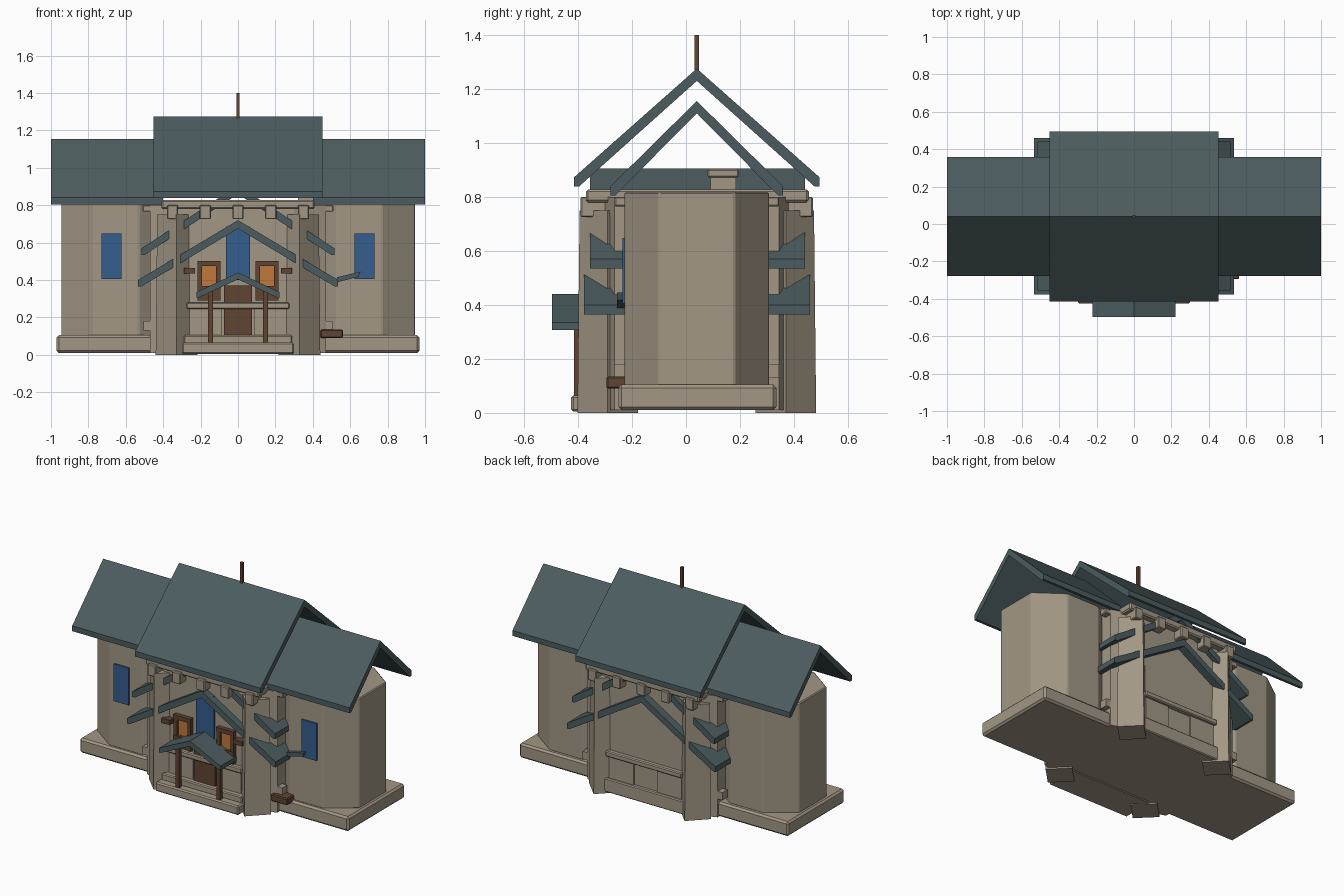
import bpy, bmesh, math
from mathutils import Vector

cube = bpy.data.objects.get("Cube")
if cube:
    bpy.data.objects.remove(cube, do_unlink=True)

CY = 0.04  # depth of the ridge line


def material(name, rgb):
    m = bpy.data.materials.new(name)
    m.use_nodes = True
    m.diffuse_color = (*rgb, 1)
    m.node_tree.nodes["Principled BSDF"].inputs["Base Color"].default_value = (*rgb, 1)
    return m


STONE = material("warm stone", (0.36, 0.31, 0.235))
SLATE = material("teal slate", (0.072, 0.107, 0.115))
WOOD = material("brown timber", (0.115, 0.058, 0.034))
BLUE = material("blue glass", (0.035, 0.11, 0.27))
AMBER = material("amber glass", (0.53, 0.19, 0.045))


def finish(name, bm, mat, bevel=0):
    bmesh.ops.recalc_face_normals(bm, faces=bm.faces)
    mesh = bpy.data.meshes.new(name)
    bm.to_mesh(mesh)
    bm.free()
    mesh.materials.append(mat)
    ob = bpy.data.objects.new(name, mesh)
    bpy.context.collection.objects.link(ob)
    if bevel:
        mod = ob.modifiers.new("Bevel", "BEVEL")
        mod.width = bevel
        mod.segments = 1
    return ob


def extrude(name, points, offset, mat, bevel=0):
    """Solid made by sweeping a flat polygon along an offset."""
    bm = bmesh.new()
    face = bm.faces.new([bm.verts.new(p) for p in points])
    result = bmesh.ops.extrude_face_region(bm, geom=[face])
    moved = [v for v in result["geom"] if isinstance(v, bmesh.types.BMVert)]
    bmesh.ops.translate(bm, vec=offset, verts=moved)
    return finish(name, bm, mat, bevel)


def box(name, x, y, z, mat, bevel=0):
    pts = [(x[0], y[0], z[0]), (x[1], y[0], z[0]), (x[1], y[1], z[0]), (x[0], y[1], z[0])]
    return extrude(name, pts, (0, 0, z[1] - z[0]), mat, bevel)


def gable(name, along, span, half, apex, eave, centre, thick=0.035):
    """Folded roof slab; 'along' is the ridge axis, eave is the low top edge."""
    d = thick * 0.5
    prof = [(-half, eave), (0, apex), (half, eave), (half, eave - thick),
            (half - d, eave - thick), (0, apex - thick * 1.3), (d - half, eave - thick),
            (-half, eave - thick)]
    if along == "x":
        pts, off = [(span[0], centre + h, z) for h, z in prof], (span[1] - span[0], 0, 0)
    else:
        pts, off = [(centre + h, span[0], z) for h, z in prof], (0, span[1] - span[0], 0)
    return extrude(name, pts, off, SLATE)


# Plinths and central body
box("foundation", (-0.97, 0.97), (-0.25, 0.335), (0.01, 0.105), STONE, 0.012)
half_plan = [(0.30, 0.37), (0.47, 0.305)]
plan = [(x, -y) for x, y in half_plan] + [(x, y) for x, y in reversed(half_plan)]
plan += [(-x, -y) for x, y in reversed(plan)][::-1]
plan.sort(key=lambda p: math.atan2(p[1], p[0]))
extrude("hall_walls", [(x, y + CY, 0.01) for x, y in plan], (0, 0, 0.79), STONE)
box("hall_cornice", (-0.41, 0.41), (-0.37, 0.455), (0.78, 0.828), STONE, 0.008)
box("front_step", (-0.30, 0.30), (-0.425, -0.2), (0.005, 0.065), STONE, 0.008)
box("upper_step", (-0.29, 0.29), (-0.375, -0.2), (0.06, 0.105), STONE, 0.006)

# Ledges and low panels on the front and back
for label, s in (("front", -1), ("back", 1)):
    def depth(a, b):
        return sorted((CY + s * a, CY + s * b))
    box(label + "_ledge", (-0.275, 0.275), depth(0.3, 0.40), (0.245, 0.28), STONE, 0.006)
    box(label + "_base", (-0.29, 0.29), depth(0.3, 0.395), (0.01, 0.10), STONE, 0.006)
    for sx in (-1, 1):
        xs = sorted((sx * 0.085, sx * 0.26))
        box(label + "_panel", xs, depth(0.3, 0.38), (0.10, 0.245), STONE)
    for i in range(-2, 3):
        x = i * 0.175
        box(label + "_corbel", (x - 0.03, x + 0.03), depth(0.3, 0.43), (0.725, 0.80), STONE, 0.005)

# Diagonal corner buttresses with a slight taper
for sx in (-1, 1):
    for sy in (-1, 1):
        bm = bmesh.new()
        bmesh.ops.create_cone(bm, cap_ends=True, segments=4, radius1=0.112, radius2=0.104, depth=0.75)
        bmesh.ops.translate(bm, vec=(sx * 0.328, CY + sy * 0.33, 0.375), verts=bm.verts)
        finish("corner_buttress", bm, STONE)
        x = sorted((sx * 0.44, sx * 0.51))
        y = CY + sy * 0.28
        box("side_corbel", x, (y - 0.025, y + 0.025), (0.765, 0.80), STONE, 0.005)
        box("side_foot", sorted((sx * 0.44, sx * 0.505)), (y - 0.025, y + 0.025), (0.13, 0.18), STONE)

# Wing towers, their roofs and windows
for sx in (-1, 1):
    quad = [(0.295, 0.14), (0.12, 0.267)]
    ring = [(a * x, b * y) for x, y in quad for a in (-1, 1) for b in (-1, 1)]
    ring.sort(key=lambda p: math.atan2(p[1], p[0]))
    extrude("wing_tower", [(sx * 0.65 + x, CY + y, 0.1) for x, y in ring], (0, 0, 0.718), STONE, 0.006)
    gable("wing_roof", "x", sorted((sx * 0.40, sx)), 0.319, 1.155, 0.84, CY)
    box("wing_window", (sx * 0.677 - 0.054, sx * 0.677 + 0.054), (-0.236, -0.227), (0.405, 0.648), BLUE)

# Main roof, mast and cross gables
gable("main_roof", "x", (-0.452, 0.452), 0.454, 1.275, 0.873, CY)
box("mast", (-0.009, 0.009), (CY - 0.009, CY + 0.009), (1.25, 1.40), WOOD)
gable("upper_cross_gable", "y", (-0.355, 0.44), 0.515, 0.905, 0.57, 0)
gable("lower_cross_gable", "y", (-0.377, 0.46), 0.535, 0.72, 0.40, 0)
box("vent_stack", (0.32, 0.40), (0.09, 0.185), (0.82, 0.875), STONE)
box("vent_cap", (0.31, 0.41), (0.08, 0.195), (0.872, 0.903), STONE, 0.005)

# Porch, door and front windows
gable("porch_roof", "y", (-0.497, -0.30), 0.222, 0.44, 0.335, 0, 0.028)
box("front_door", (-0.075, 0.075), (-0.345, -0.32), (0.10, 0.37), WOOD)
box("tall_window", (-0.064, 0.064), (-0.339, -0.33), (0.40, 0.685), BLUE)
for sx in (-1, 1):
    c = sx * 0.155
    box("amber_window", (c - 0.045, c + 0.045), (-0.339, -0.33), (0.36, 0.49), AMBER)
    for e in (-1, 1):
        m = c + e * 0.05
        box("window_jamb", (m - 0.012, m + 0.012), (-0.355, -0.32), (0.29, 0.50), WOOD)
    for z in (0.355, 0.488):
        box("window_rail", (c - 0.062, c + 0.062), (-0.357, -0.32), (z - 0.014, z + 0.014), WOOD)
    box("window_sill", (c - 0.06, c + 0.06), (-0.35, -0.32), (0.29, 0.35), WOOD)
    p = sx * 0.147
    box("porch_post", (p - 0.013, p + 0.013), (-0.415, -0.389), (0.06, 0.36), WOOD)
    box("lamp_bracket", sorted((sx * 0.23, sx * 0.29)), (-0.375, -0.31), (0.435, 0.465), WOOD)

# Timber block and small canopy beside one wing
box("timber_block", (0.44, 0.562), (-0.295, -0.215), (0.09, 0.135), WOOD, 0.006)
canopy = [(0.52, 0.385), (0.645, 0.418), (0.655, 0.445), (0.53, 0.415)]
extrude("small_canopy", [(x, -0.255, z) for x, z in canopy], (0, 0.05, 0), SLATE)
